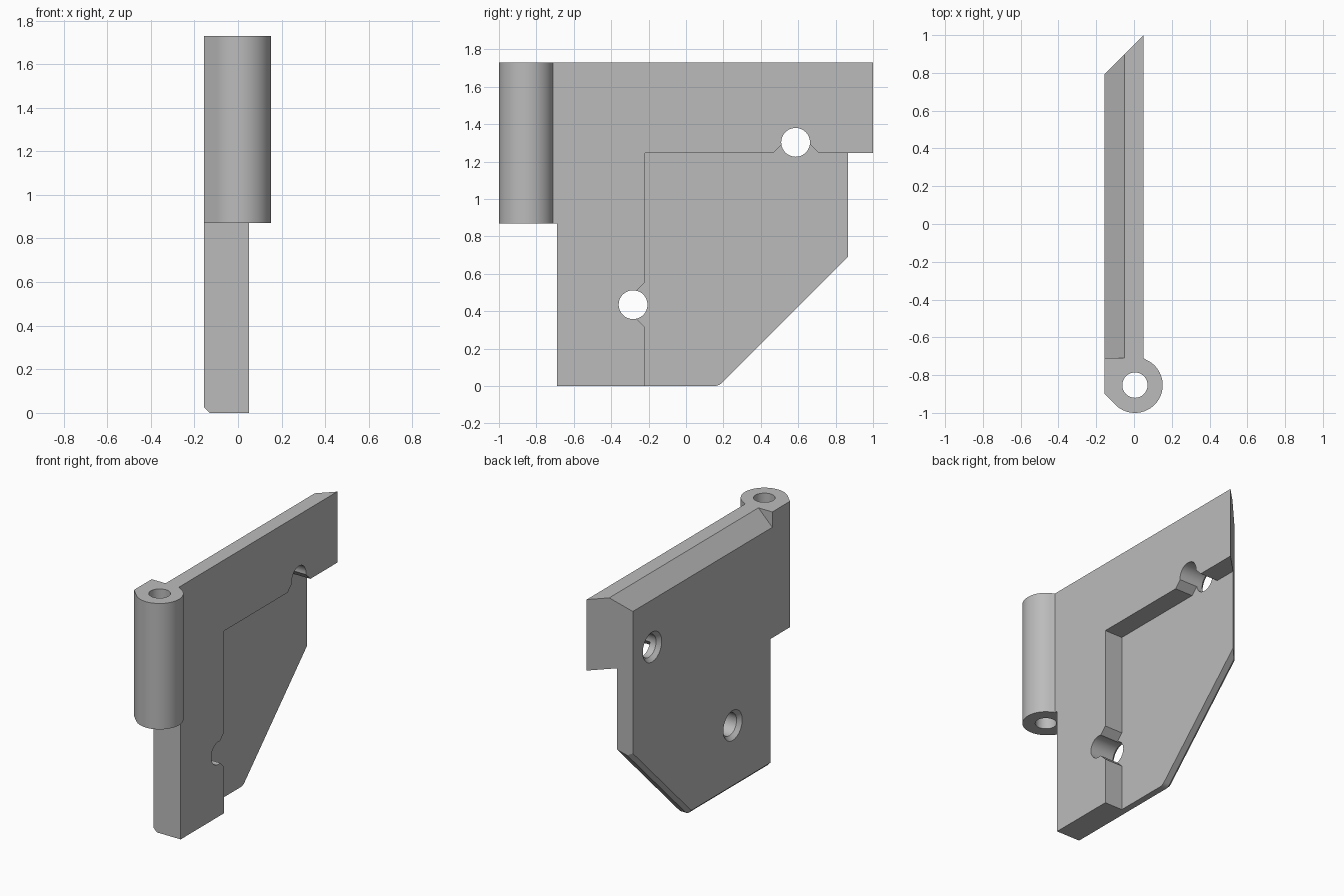
import bpy, bmesh
from math import sin, cos, radians
from mathutils import Vector, Matrix

cube = bpy.data.objects.get("Cube")
if cube:
    bpy.data.objects.remove(cube, do_unlink=True)

grey = bpy.data.materials.new("plain_grey")
grey.use_nodes = True
colour = (0.5, 0.5, 0.5, 1)
grey.diffuse_color = colour
grey.node_tree.nodes["Principled BSDF"].inputs["Base Color"].default_value = colour

BACK, FRONT, TOP = -0.155, 0.05, 1.73   # plate faces in x, top in z
FLOOR = -0.085                          # recess floor in x
BEVEL = 0.025


def finish(name, bm):
    bmesh.ops.recalc_face_normals(bm, faces=bm.faces)
    mesh = bpy.data.meshes.new(name)
    bm.to_mesh(mesh)
    bm.free()
    obj = bpy.data.objects.new(name, mesh)
    bpy.context.collection.objects.link(obj)
    mesh.materials.append(grey)
    return obj


def prism(points, axis, low, high):
    """Extrude an outline: (y, z) along x, or (x, y) along z."""
    bm = bmesh.new()
    place = (lambda a, b: (low, a, b)) if axis == "x" else (lambda a, b: (a, b, low))
    face = bm.faces.new([bm.verts.new(place(*p)) for p in points])
    push = Vector((high - low, 0, 0) if axis == "x" else (0, 0, high - low))
    moved = bmesh.ops.extrude_face_region(bm, geom=[face])["geom"]
    bmesh.ops.translate(bm, vec=push, verts=[v for v in moved if isinstance(v, bmesh.types.BMVert)])
    return bm


def slice_off(bm, point, normal):
    """Remove everything beyond a plane and cap the cut."""
    geom = bm.verts[:] + bm.edges[:] + bm.faces[:]
    cut = bmesh.ops.bisect_plane(bm, geom=geom, plane_co=point, plane_no=normal, clear_outer=True)
    edges = [e for e in cut["geom_cut"] if isinstance(e, bmesh.types.BMEdge)]
    bmesh.ops.contextual_create(bm, geom=edges)


def cone(name, centre, axis, r1, r2, depth):
    bm = bmesh.new()
    turn = Matrix.Rotation(radians(90), 4, "Y") if axis == "x" else Matrix()
    bmesh.ops.create_cone(bm, cap_ends=True, segments=48, radius1=r1, radius2=r2,
                          depth=depth, matrix=Matrix.Translation(centre) @ turn)
    return finish(name, bm)


def combine(target, tool, operation):
    mod = target.modifiers.new("combine", "BOOLEAN")
    mod.operation, mod.solver, mod.object = operation, "EXACT", tool
    bpy.context.view_layer.objects.active = target
    bpy.ops.object.modifier_apply(modifier=mod.name)
    bpy.data.objects.remove(tool, do_unlink=True)


# Plate outline with a small fillet between the bottom and the diagonal
corner_y, fillet = 0.15, 0.06
turns = [radians(45 * i / 6) for i in range(7)]
arc = [(corner_y + fillet * sin(a), fillet - fillet * cos(a)) for a in turns]
outline = [(-0.69, 0)] + arc + [(1, 0.825), (1, TOP), (-0.71, TOP), (-0.71, 0.87), (-0.69, 0.87)]
bm = prism(outline, "x", BACK, FRONT)

# Slanted end, sloped top edge, and bevel along the bottom and diagonal
slice_off(bm, (FRONT, 1, 0), (-1, 1, 0))
slice_off(bm, (-0.05, 0, TOP), (-1, 0, 1))
for a in turns[::2]:
    out = Vector((0, sin(a), -cos(a)))
    edge = Vector((BACK + BEVEL, corner_y, fillet)) + out * fillet
    slice_off(bm, edge, out + Vector((-1, 0, 0)))
leaf = finish("hinge_leaf", bm)

# Knuckle barrel merging into the flat back of the plate
cx, cy, radius = 0.005, -0.853, 0.147
sweep = [radians(72 - 207 * i / 36) for i in range(1, 37)]
barrel = [(FRONT, -0.71)] + [(cx + radius * cos(a), cy + radius * sin(a)) for a in sweep]
barrel += [(BACK, -0.901), (BACK, -0.71)]
combine(leaf, finish("knuckle", prism(barrel, "z", 0.87, TOP)), "UNION")
combine(leaf, cone("pin_hole", (cx, cy, 1.3), "z", 0.067, 0.067, 1.2), "DIFFERENCE")

# Recess with flared notches running into the screw holes
recess = [(-0.22, -0.1), (1.2, -0.1), (1.2, 1.245), (0.71, 1.245), (0.65, 1.305),
          (0.525, 1.305), (0.465, 1.245), (-0.22, 1.245),
          (-0.22, 0.555), (-0.285, 0.49), (-0.285, 0.38), (-0.22, 0.315)]
combine(leaf, finish("recess", prism(recess, "x", FLOOR, 0.3)), "DIFFERENCE")

# Countersunk screw holes
for y, z in ((-0.283, 0.435), (0.586, 1.303)):
    combine(leaf, cone("screw_hole", (0, y, z), "x", 0.077, 0.077, 0.6), "DIFFERENCE")
    combine(leaf, cone("countersink", (BACK, y, z), "x", 0.127, 0.077, 0.05), "DIFFERENCE")

# Smooth curves with crisp edges
bpy.ops.object.select_all(action="DESELECT")
leaf.select_set(True)
bpy.context.view_layer.objects.active = leaf
bpy.ops.object.shade_smooth_by_angle(angle=radians(25))
weights = leaf.modifiers.new("even_shading", "WEIGHTED_NORMAL")
weights.keep_sharp = True
